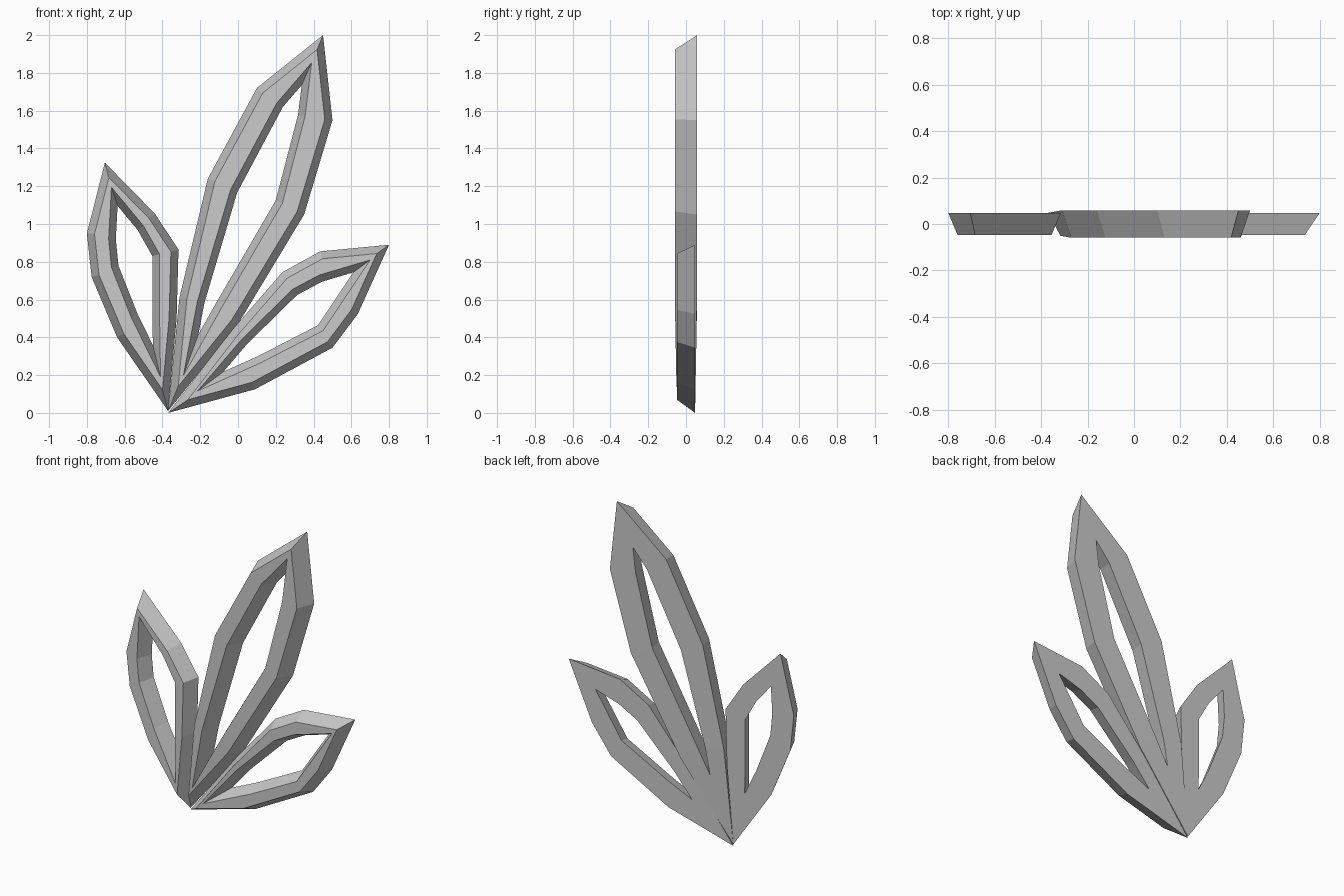
import bpy, bmesh
from mathutils import Vector

if "Cube" in bpy.data.objects:
    bpy.data.objects.remove(bpy.data.objects["Cube"])


def inset(loop, d):
    """Mitred inward offset of a clockwise (x, z) loop."""
    pts = [Vector(p) for p in loop]
    out = []
    for i, p in enumerate(pts):
        a = (p - pts[i - 1]).normalized()
        b = (pts[(i + 1) % len(pts)] - p).normalized()
        na, nb = Vector((a.y, -a.x)), Vector((b.y, -b.x))
        out.append(p + (na + nb) * d / (1 + na.dot(nb)))
    return out


def leaf_frame(name, outer, inner, swell):
    """Open leaf with a wide back face and a narrower, bevelled front face."""
    bm = bmesh.new()

    def ring(loop, side):
        return [bm.verts.new((x, side * (0.048 + swell * min(1, z / 0.6)), z))
                for x, z in loop]

    rings = [ring(outer, 1), ring(inset(outer, 0.04), -1),
             ring(inner, -1), ring(inset(inner, 0.038), 1)]
    n = len(outer)
    for k in range(4):
        r, s = rings[k], rings[(k + 1) % 4]
        for i in range(n):
            j = (i + 1) % n
            bm.faces.new((r[i], r[j], s[j], s[i]))
    bmesh.ops.recalc_face_normals(bm, faces=bm.faces[:])
    me = bpy.data.meshes.new(name)
    bm.to_mesh(me)
    bm.free()
    bpy.context.collection.objects.link(bpy.data.objects.new(name, me))


# Each leaf: back silhouette, then front edge of the opening (base, left side, tip, right side)
leaf_frame("tall_leaf",
           [(-.37, .01), (-.31, .61), (-.16, 1.24), (.10, 1.72),
            (.45, 2.0), (.50, 1.55), (.35, 1.05), (0, .47)],
           [(-.29, .195), (-.215, .59), (-.04, 1.18), (.205, 1.64),
            (.39, 1.855), (.355, 1.57), (.235, 1.11), (-.085, .56)], 0.011)

leaf_frame("right_leaf",
           [(-.37, 0), (-.03, .44), (.235, .745), (.435, .855),
            (.80, .89), (.635, .525), (.50, .345), (.09, .125)],
           [(-.215, .115), (.02, .39), (.29, .655), (.43, .73),
            (.70, .81), (.56, .60), (.45, .435), (.12, .265)], 0)

leaf_frame("left_leaf",
           [(-.37, .01), (-.64, .40), (-.775, .72), (-.80, .95),
            (-.705, 1.325), (-.44, 1.055), (-.315, .865), (-.325, .5)],
           [(-.41, .19), (-.565, .505), (-.67, .77), (-.685, .92),
            (-.67, 1.195), (-.50, .99), (-.415, .84), (-.415, .5)], 0)
